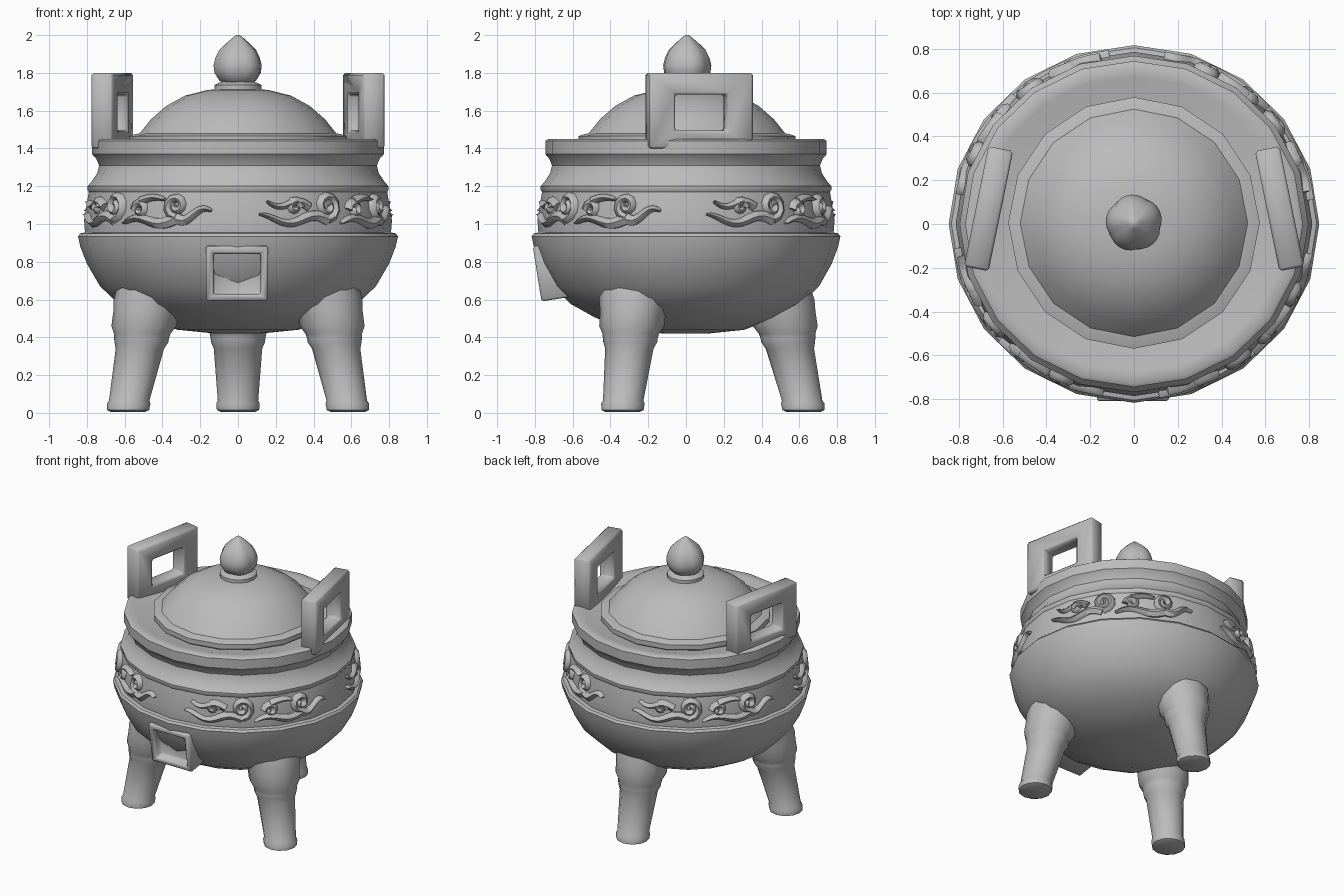
import bpy, bmesh
from math import sin, cos, pi, radians
from mathutils import Matrix, Vector

cube = bpy.data.objects.get("Cube")
if cube:
    bpy.data.objects.remove(cube)

stone = bpy.data.materials.new("stone grey")
stone.use_nodes = True
GREY = (0.5, 0.5, 0.5, 1)
stone.diffuse_color = GREY
stone.node_tree.nodes["Principled BSDF"].inputs["Base Color"].default_value = GREY

Y_SQUASH = 0.965


def finish(name, bm, angle=35, matrix=None):
    """Turn a bmesh into a shaded object."""
    if matrix:
        bm.transform(matrix)
    bmesh.ops.recalc_face_normals(bm, faces=bm.faces)
    mesh = bpy.data.meshes.new(name)
    bm.to_mesh(mesh)
    bm.free()
    mesh.materials.append(stone)
    obj = bpy.data.objects.new(name, mesh)
    bpy.context.collection.objects.link(obj)
    bpy.ops.object.select_all(action='DESELECT')
    bpy.context.view_layer.objects.active = obj
    obj.select_set(True)
    bpy.ops.object.shade_smooth_by_angle(angle=radians(angle))
    return obj


def loft(name, profile, sides, matrix=None, lobe=None, angle=35):
    """Stack rings of (radius, z, optional x shift) and cap both ends."""
    bm = bmesh.new()
    rings = []
    for r, z, *shift in profile:
        ring = []
        for i in range(sides):
            a = 2 * pi * i / sides
            rr = r * (lobe(a, z) if lobe else 1)
            dx = shift[0] if shift else 0
            ring.append(bm.verts.new((rr * cos(a) + dx, rr * sin(a), z)))
        rings.append(ring)
    for low, high in zip(rings, rings[1:]):
        for i in range(sides):
            j = (i + 1) % sides
            bm.faces.new((low[i], low[j], high[j], high[i]))
    bm.faces.new(rings[0][::-1])
    bm.faces.new(rings[-1])
    return finish(name, bm, angle, matrix)


squash = Matrix.Diagonal((1, Y_SQUASH, 1, 1))

# Bowl with recessed band, neck and flat rim
loft("bowl", [(0.12, 0.42), (0.32, 0.44), (0.50, 0.505), (0.63, 0.575),
              (0.73, 0.67), (0.80, 0.79), (0.835, 0.88), (0.847, 0.935),
              (0.835, 0.95), (0.81, 0.955), (0.815, 1.02), (0.79, 1.17),
              (0.797, 1.18), (0.797, 1.2), (0.775, 1.225), (0.745, 1.27),
              (0.735, 1.31), (0.75, 1.345), (0.772, 1.37), (0.772, 1.44),
              (0.755, 1.45), (0.70, 1.447), (0.60, 1.42), (0.50, 1.42)],
     20, squash)

# Domed lid
loft("lid", [(0.55, 1.41), (0.575, 1.43), (0.575, 1.465), (0.545, 1.475),
             (0.52, 1.48), (0.46, 1.555), (0.38, 1.625), (0.28, 1.68),
             (0.16, 1.71), (0.06, 1.715)], 16, Matrix.Translation((0, 0.005, 0)))

# Bud finial on a small collar
at_knob = Matrix.Translation((0, 0.005, 0))
loft("finial_collar", [(0.10, 1.69), (0.125, 1.71), (0.125, 1.735),
                       (0.095, 1.75), (0.07, 1.76)], 14, at_knob)
loft("bud", [(0.06, 1.735), (0.10, 1.76), (0.125, 1.80), (0.13, 1.84),
             (0.12, 1.88), (0.10, 1.92), (0.065, 1.955), (0.03, 1.985), (0.01, 2.0)],
     30, at_knob, lambda a, z: 0.9 + 0.1 * abs(sin(2.5 * a + 0.4)) ** 0.6, 50)

# Three splayed legs with collars
leg_profile = [(0.09, 0.005, 0.672), (0.112, 0.015, 0.672), (0.115, 0.05, 0.668),
               (0.107, 0.065, 0.665), (0.128, 0.34, 0.60), (0.143, 0.375, 0.59),
               (0.145, 0.395, 0.59), (0.15, 0.42, 0.585), (0.172, 0.46, 0.575),
               (0.175, 0.54, 0.56), (0.19, 0.60, 0.54), (0.21, 0.66, 0.50)]
for name, degrees, inset in (("front_left_leg", -30, 0), ("front_right_leg", 210, 0),
                             ("back_leg", 90, 0.05)):
    turn = Matrix.Rotation(radians(degrees), 4, 'Z')
    loft(name, leg_profile, 12, turn @ Matrix.Translation((-inset, 0, 0)))


def frame(name, outer, inner, depth, matrix, floor=None, bevel=0.012):
    """Rectangular frame in the local xz plane; a floor depth closes the hole."""
    bm = bmesh.new()

    def loop(box, y):
        x0, x1, z0, z1 = box
        return [bm.verts.new(p) for p in ((x0, y, z0), (x1, y, z0), (x1, y, z1), (x0, y, z1))]

    hole_back = depth if floor is None else floor
    loops = [loop(inner, hole_back), loop(inner, 0), loop(outer, 0), loop(outer, depth)]
    pairs = list(zip(loops, loops[1:]))
    if floor is None:
        pairs.append((loops[-1], loops[0]))
    else:
        bm.faces.new(loops[0])
        bm.faces.new(loops[-1])
    for a, b in pairs:
        for i in range(4):
            j = (i + 1) % 4
            bm.faces.new((a[i], a[j], b[j], b[i]))
    bmesh.ops.recalc_face_normals(bm, faces=bm.faces)
    edges = [e for e in bm.edges if e.calc_face_angle(0) > 1]
    bmesh.ops.bevel(bm, geom=edges, offset=bevel, segments=1, affect='EDGES')
    return finish(name, bm, 50, matrix)


# Upright loop handles, toed out toward the front
for name, side in (("left_handle", 1), ("right_handle", -1)):
    place = (Matrix.Diagonal((side, 1, 1, 1)) @ Matrix.Translation((0.665, 0.07, 0))
             @ Matrix.Rotation(radians(101.5), 4, 'Z'))
    frame(name, (-0.28, 0.28, 1.40, 1.80), (-0.14, 0.14, 1.495, 1.685), 0.115,
          place @ Matrix.Translation((0, -0.0575, 0)))

# Recessed plaque on the front of the bowl
tilt = Matrix.Translation((-0.005, -0.765, 0.59)) @ Matrix.Rotation(radians(9), 4, 'X')
frame("front_plaque", (-0.165, 0.165, 0, 0.295), (-0.125, 0.125, 0.035, 0.255), 0.25,
      tilt, floor=0.065, bevel=0.01)


def scroll(centre, turns, size, start, hand):
    """Spiral from the outside in, as (angle offset in degrees, z, thickness)."""
    pts = []
    steps = int(turns * 10)
    for i in range(steps + 1):
        t = i / steps
        a = start + hand * 2 * pi * turns * t
        r = size * (1 - 0.8 * t)
        pts.append((centre[0] + r * cos(a) * 70, centre[1] + r * sin(a), 0.026 - 0.006 * t))
    return pts


def wave(u0, u1, z0, z1, bumps, height, thick):
    """Wavy cloud tail, thinning to its tip at u1."""
    pts = []
    for i in range(17):
        t = i / 16
        pts.append((u0 + (u1 - u0) * t, z0 + (z1 - z0) * t + height * sin(bumps * pi * t),
                    thick * (1 - t) ** 0.5 + 0.006))
    return pts


cloud = [scroll((-8, 1.095), 1.5, 0.07, -pi / 2, 1),
         scroll((6, 1.075), 1.1, 0.045, pi, -1),
         scroll((22, 1.095), 1.4, 0.06, -pi / 2, -1),
         scroll((-22, 1.09), 1.0, 0.04, 0, 1),
         wave(-8, -36, 1.02, 1.03, 2.5, 0.022, 0.026),
         wave(-16, -33, 1.09, 1.12, 2, 0.02, 0.02),
         wave(22, -2, 1.03, 1.005, 2, -0.02, 0.028),
         wave(22, 36, 1.03, 1.07, 2, -0.02, 0.026),
         wave(6, 17, 1.12, 1.13, 1, 0.015, 0.02)]


def band_point(degrees, z):
    r = 0.808 - 0.11 * max(0, z - 1.02)
    a = radians(degrees)
    return Vector((r * cos(a), r * sin(a) * Y_SQUASH, z))


# Four raised cloud reliefs around the band
for number, centre in enumerate((-46, 44, 134, 224)):
    bm = bmesh.new()
    for stroke in cloud:
        rings = []
        pts = [band_point(centre + u, z) for u, z, w in stroke]
        for i, p in enumerate(pts):
            along = (pts[min(i + 1, len(pts) - 1)] - pts[max(i - 1, 0)]).normalized()
            out = Vector((p.x, p.y, 0)).normalized()
            across = along.cross(out).normalized()
            w = stroke[i][2]
            rings.append([bm.verts.new(p + across * w * s + out * h) for s, h in
                          ((-1, -0.03), (-0.9, 0.008), (0, 0.026), (0.9, 0.008), (1, -0.03))])
        for a, b in zip(rings, rings[1:]):
            for k in range(4):
                bm.faces.new((a[k], a[k + 1], b[k + 1], b[k]))
        bm.faces.new(rings[0])
        bm.faces.new(rings[-1])
    finish("cloud_relief_%d" % (number + 1), bm, 50)
